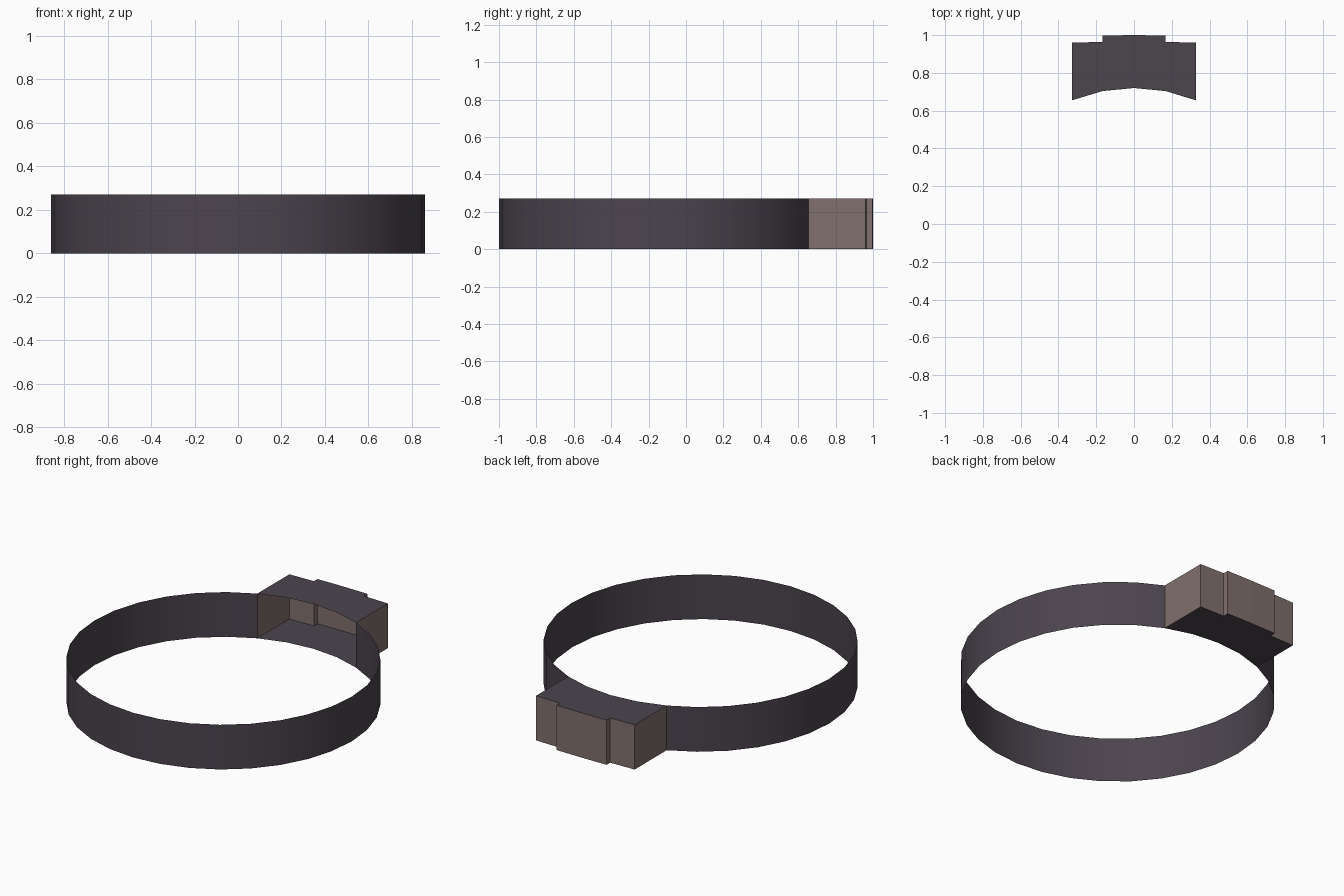
import bpy, bmesh, math

if "Cube" in bpy.data.objects:
    bpy.data.objects.remove(bpy.data.objects["Cube"])

RADIUS, CENTRE_Y, HEIGHT, SIDES = 0.86, -0.14, 0.27, 32


def material(name, colour):
    m = bpy.data.materials.new(name)
    m.diffuse_color = (*colour, 1)
    m.use_nodes = True
    m.node_tree.nodes["Principled BSDF"].inputs["Base Color"].default_value = m.diffuse_color
    return m


def arc_point(step):
    """Point on the ring, counted in segments from the back middle (+y)."""
    a = 2 * math.pi * step / SIDES
    return RADIUS * math.sin(a), CENTRE_Y + RADIUS * math.cos(a)


def wall(bm, path, mat=0):
    """Upright single-sheet wall along an open 2D path."""
    low = [bm.verts.new((x, y, 0)) for x, y in path]
    high = [bm.verts.new((x, y, HEIGHT)) for x, y in path]
    for i in range(len(path) - 1):
        f = bm.faces.new((low[i], low[i + 1], high[i + 1], high[i]))
        f.material_index = mat
    return low, high


def finish(name, bm, mats):
    mesh = bpy.data.meshes.new(name)
    bm.to_mesh(mesh)
    bm.free()
    for m in mats:
        mesh.materials.append(m)
    ob = bpy.data.objects.new(name, mesh)
    bpy.context.collection.objects.link(ob)
    return ob


dark = material("dark leather", (0.072, 0.058, 0.076))
brown = material("dull brown metal", (0.216, 0.162, 0.150))

# Strap: thin ring, open behind the buckle
bm = bmesh.new()
wall(bm, [arc_point(s) for s in range(SIDES - 2, 1, -1)])
strap = finish("strap", bm, [dark])
strap.data.shade_smooth()

# Buckle: hollow box, open towards the ring, with a raised middle at the back
inner = [arc_point(s) for s in range(-2, 3)]
x1, x2 = inner[3][0], inner[4][0]
outer = [(x2, 0.96), (x1, 0.964), (x1, 0.998), (0, 1.0),
         (-x1, 0.998), (-x1, 0.964), (-x2, 0.96)]
bm = bmesh.new()
low, high = wall(bm, [inner[4]] + outer + [inner[0]], mat=1)
for ring, z, flip in ((low, 0, True), (high, HEIGHT, False)):
    # Top and bottom plates close along the curve of the ring
    edge = [bm.verts.new((x, y, z)) for x, y in inner[1:4]]
    loop = ring + edge
    bm.faces.new(loop[::-1] if flip else loop)
finish("buckle", bm, [dark, brown])
